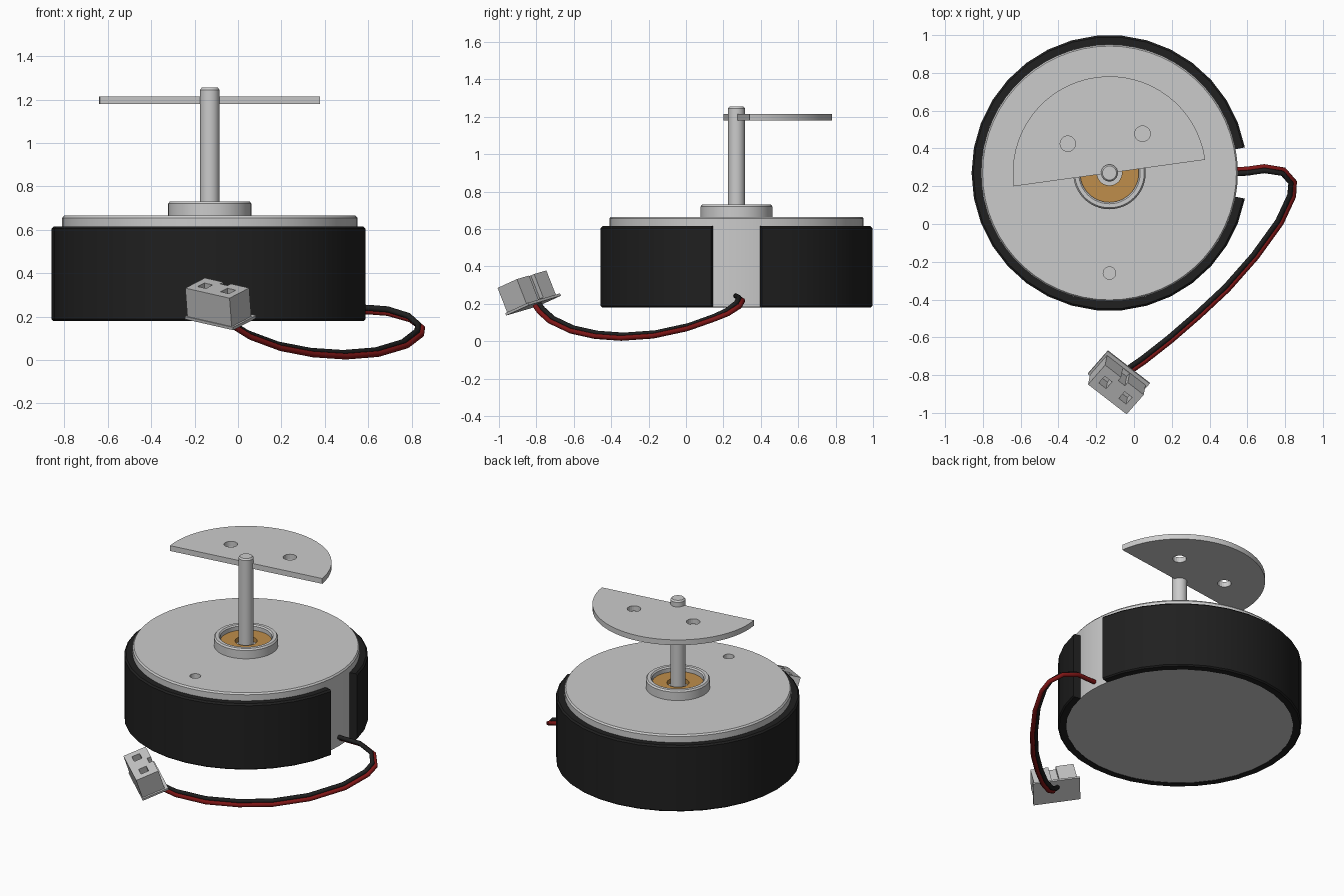
import bpy, bmesh, math
from mathutils import Vector, Matrix

if "Cube" in bpy.data.objects:
    bpy.data.objects.remove(bpy.data.objects["Cube"])

CX, CY = -0.13, 0.27          # motor axis


def material(name, rgb):
    m = bpy.data.materials.new(name)
    m.diffuse_color = (*rgb, 1)
    m.use_nodes = True
    m.node_tree.nodes["Principled BSDF"].inputs["Base Color"].default_value = m.diffuse_color
    return m


SILVER = material("silver metal", (0.60, 0.60, 0.60))
BLACK = material("black rubber", (0.014, 0.014, 0.014))
BRASS = material("brass", (0.52, 0.27, 0.07))
RED = material("red wire", (0.22, 0.008, 0.008))
PLASTIC = material("grey plastic", (0.55, 0.55, 0.55))


def finish(bm, name, mat, smooth=True):
    bmesh.ops.remove_doubles(bm, verts=bm.verts, dist=1e-5)
    bmesh.ops.recalc_face_normals(bm, faces=bm.faces)
    me = bpy.data.meshes.new(name)
    bm.to_mesh(me)
    bm.free()
    ob = bpy.data.objects.new(name, me)
    bpy.context.collection.objects.link(ob)
    if mat:
        me.materials.append(mat)
    if smooth:
        select(ob)
        bpy.ops.object.shade_smooth_by_angle(angle=math.radians(35))
    return ob


def select(ob):
    bpy.ops.object.select_all(action='DESELECT')
    ob.select_set(True)
    bpy.context.view_layer.objects.active = ob


def lathe(name, profile, mat, segs=48, a0=0, a1=360):
    """Turn an (r, z) profile about the motor axis; partial turns get end caps."""
    bm = bmesh.new()
    full = a1 - a0 == 360
    solid = profile[0][0] == 0
    rings = []
    for i in range(segs if full else segs + 1):
        a = math.radians(a0 + (a1 - a0) * i / segs)
        rings.append([bm.verts.new((CX + r * math.cos(a), CY + r * math.sin(a), z))
                      for r, z in profile])
    n = len(profile)
    for i in range(segs):
        p, q = rings[i], rings[(i + 1) % len(rings)]
        for j in range(n - 1 if solid else n):
            k = (j + 1) % n
            bm.faces.new((p[j], q[j], q[k], p[k]))
    if not full:
        bm.faces.new(rings[0])
        bm.faces.new(rings[-1])
    return finish(bm, name, mat)


def box(name, size, centre, frame=Matrix(), mat=None):
    bm = bmesh.new()
    bmesh.ops.create_cube(bm, size=1, matrix=frame @ Matrix.Translation(centre)
                          @ Matrix.Diagonal((*size, 1)))
    return finish(bm, name, mat, False)


def drill(x, y, r, z0, z1):
    bm = bmesh.new()
    bmesh.ops.create_cone(bm, cap_ends=True, segments=20, radius1=r, radius2=r,
                          depth=z1 - z0, matrix=Matrix.Translation((x, y, (z0 + z1) / 2)))
    return finish(bm, "cutter", None, False)


def cut(ob, cutters):
    for c in cutters:
        m = ob.modifiers.new("cut", 'BOOLEAN')
        m.object, m.operation, m.solver = c, 'DIFFERENCE', 'EXACT'
        select(ob)
        # keep cuts ahead of the smoothing modifier, if there is one
        bpy.ops.object.modifier_move_to_index(modifier=m.name, index=0)
        bpy.ops.object.modifier_apply(modifier=m.name)
        bpy.data.objects.remove(c)


# Motor can with one screw hole in the lid
can = lathe("motor_can", [(0, 0.182), (0.68, 0.182), (0.68, 0.655), (0.672, 0.665), (0, 0.665)],
            SILVER, 60)
cut(can, [drill(CX, -0.26, 0.033, 0.60, 0.75)])

# Black sleeve, open on the right
lathe("rubber_sleeve", [(0.68, 0.18), (0.722, 0.18), (0.73, 0.188), (0.73, 0.605),
                        (0.72, 0.615), (0.68, 0.615)], BLACK, 32, 10.7, 349.3)

# Bearing collar, brass bush and shaft
lathe("bearing_collar", [(0.155, 0.66), (0.192, 0.66), (0.192, 0.72), (0.184, 0.73),
                         (0.163, 0.73), (0.155, 0.722)], SILVER)
lathe("brass_bush", [(0.066, 0.66), (0.157, 0.66), (0.157, 0.695), (0.066, 0.695)], BRASS)
lathe("shaft", [(0, 0.64), (0.045, 0.64), (0.045, 1.245), (0.037, 1.255), (0, 1.255)], SILVER, 24)

# Half-disc plate with two holes
tilt = 7.9
plate = lathe("half_disc_plate", [(0, 1.18), (0.512, 1.18), (0.512, 1.215), (0, 1.215)],
              SILVER, 32, tilt, tilt + 180)
cut(plate, [drill(-0.35, 0.425, 0.041, 1.1, 1.3), drill(0.045, 0.478, 0.041, 1.1, 1.3)])

# Lead wires: two tubes side by side along one path
path = [Vector(p) for p in [
    (0.50, 0.275, 0.235), (0.60, 0.28, 0.232), (0.69, 0.293, 0.225), (0.79, 0.277, 0.195),
    (0.84, 0.22, 0.155), (0.835, 0.15, 0.125), (0.77, 0.01, 0.075), (0.64, -0.17, 0.036),
    (0.49, -0.34, 0.024), (0.34, -0.48, 0.034), (0.19, -0.61, 0.063), (0.05, -0.72, 0.115),
    (-0.03, -0.775, 0.165), (-0.06, -0.80, 0.20)]]


def wire(name, side, lift, mat):
    cu = bpy.data.curves.new(name, 'CURVE')
    cu.dimensions = '3D'
    cu.bevel_depth = 0.014
    cu.bevel_resolution = 2
    cu.use_fill_caps = True
    sp = cu.splines.new('POLY')
    sp.points.add(len(path) - 1)
    for i, p in enumerate(path):
        t = path[min(i + 1, len(path) - 1)] - path[max(i - 1, 0)]
        left = Vector((-t.y, t.x, 0)).normalized()
        sp.points[i].co = (*(p + left * side + Vector((0, 0, lift))), 1)
    cu.materials.append(mat)
    ob = bpy.data.objects.new(name, cu)
    bpy.context.collection.objects.link(ob)
    select(ob)
    bpy.ops.object.convert(target='MESH')


wire("red_wire", 0.010, -0.008, RED)
wire("black_wire", -0.010, 0.008, BLACK)

# Tilted plug: flange, housing with two sockets and a slot in its back
u = Vector((0.22, -0.17, -0.05)).normalized()
n = u.cross(Vector((0.095, 0.13, 0.058))).normalized()
v = n.cross(u)
frame = Matrix.Translation((-0.08, -0.815, 0.19)) @ Matrix((u, v, n)).transposed().to_4x4()
box("plug_flange", (0.285, 0.17, 0.014), (0, 0, 0.007), frame, PLASTIC)
plug = box("plug_housing", (0.262, 0.145, 0.143), (0, -0.008, 0.0835), frame, PLASTIC)
cut(plug, [box("cutter", (0.05, 0.05, 0.2), (s * 0.068, -0.012, 0.16), frame) for s in (-1, 1)]
    + [box("cutter", (0.045, 0.05, 0.2), (0, 0.065, 0.12), frame)])
